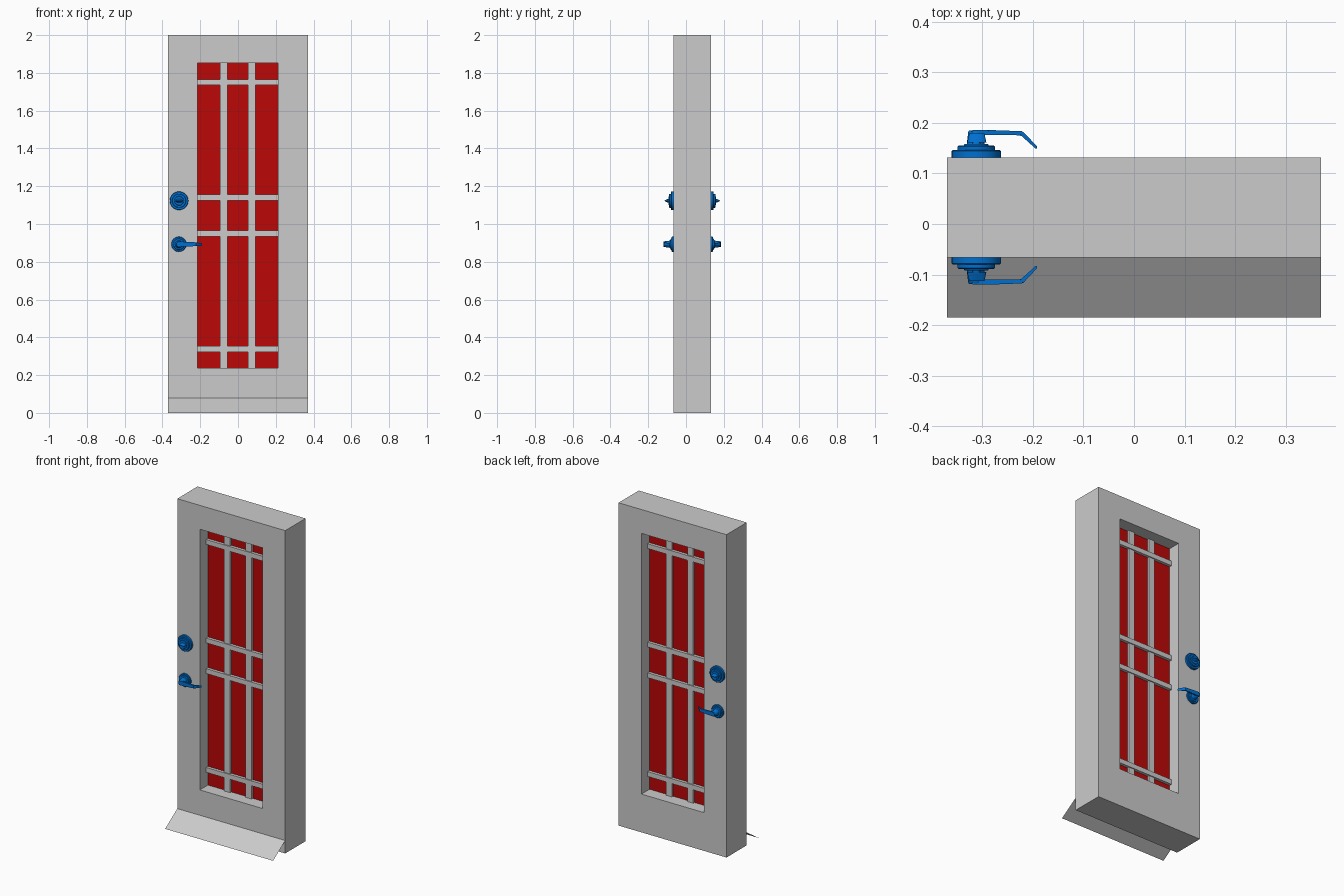
import bpy, bmesh, math
from mathutils import Matrix, Vector

if "Cube" in bpy.data.objects:
    bpy.data.objects.remove(bpy.data.objects["Cube"])

YF, YB = -0.066, 0.132          # door front and back faces
YM = (YF + YB) / 2              # mid plane of the door
HX, HZ = -0.313, 0.893          # handle centre
LZ = 1.123                      # lock centre height


def material(name, col):
    m = bpy.data.materials.new(name)
    m.diffuse_color = (*col, 1)
    m.use_nodes = True
    m.node_tree.nodes["Principled BSDF"].inputs["Base Color"].default_value = m.diffuse_color
    return m


blue = material("blue", (0.0, 0.16, 0.62))
red = material("red", (0.5, 0.002, 0.002))


def finish(name, bm, mat=None, smooth=False):
    bmesh.ops.recalc_face_normals(bm, faces=bm.faces)
    me = bpy.data.meshes.new(name)
    bm.to_mesh(me)
    bm.free()
    ob = bpy.data.objects.new(name, me)
    bpy.context.collection.objects.link(ob)
    if mat:
        me.materials.append(mat)
    if smooth:
        bpy.ops.object.select_all(action='DESELECT')
        ob.select_set(True)
        bpy.context.view_layer.objects.active = ob
        bpy.ops.object.shade_smooth_by_angle(angle=math.radians(35))
    return ob


def box(name, x0, x1, y0, y1, z0, z1, mat=None):
    bm = bmesh.new()
    m = (Matrix.Translation(((x0 + x1) / 2, (y0 + y1) / 2, (z0 + z1) / 2))
         @ Matrix.Diagonal((x1 - x0, y1 - y0, z1 - z0, 1)))
    bmesh.ops.create_cube(bm, size=1, matrix=m)
    return finish(name, bm, mat)


def lathe(name, profile, x, z, side, n=32):
    """Turn (radius, height above door face) around the y axis."""
    bm = bmesh.new()
    rings = []
    for r, h in profile:
        y = YM + side * (YB - YM + h)
        rings.append([bm.verts.new((x + r * math.cos(a), y, z + r * math.sin(a)))
                      for a in (2 * math.pi * i / n for i in range(n))])
    for a, b in zip(rings, rings[1:]):
        for i in range(n):
            j = (i + 1) % n
            bm.faces.new((a[i], a[j], b[j], b[i]))
    bm.faces.new(rings[0])
    bm.faces.new(rings[-1])
    return finish(name, bm, blue, True)


def sweep(name, sections, side):
    """Rectangular sections: (x, z, centre height, half x, half height, half z)."""
    bm = bmesh.new()
    rings = []
    for x, z, h, dx, dh, dz in sections:
        ring = []
        for s, t in ((-1, -1), (1, -1), (1, 1), (-1, 1)):
            y = YM + side * (YB - YM + h + s * dh)
            ring.append(bm.verts.new((x + s * dx, y, z + t * dz)))
        rings.append(ring)
    for a, b in zip(rings, rings[1:]):
        for i in range(4):
            j = (i + 1) % 4
            bm.faces.new((a[i], a[j], b[j], b[i]))
    bm.faces.new(rings[0])
    bm.faces.new(rings[-1])
    bmesh.ops.bevel(bm, geom=bm.edges[:], offset=0.0015, segments=2,
                    affect='EDGES', clamp_overlap=True)
    return finish(name, bm, blue, True)


# door leaf with window opening
bm = bmesh.new()
outer = [(-0.37, 0), (0.37, 0), (0.37, 2), (-0.37, 2)]
inner = [(-0.215, 0.237), (0.213, 0.237), (0.213, 1.852), (-0.215, 1.852)]
loops = [[bm.verts.new((x, y, z)) for x, z in pts]
         for pts, y in ((outer, YF), (outer, YB), (inner, YB), (inner, YF))]
for k in range(4):
    a, b = loops[k], loops[(k + 1) % 4]
    for i in range(4):
        j = (i + 1) % 4
        bm.faces.new((a[i], a[j], b[j], b[i]))
finish("door_leaf", bm)

# glass pane
box("glass_pane", -0.215, 0.213, YM - 0.02, YM + 0.02, 0.237, 1.852, red)

# window bars
for i, x in enumerate((-0.075, 0.072)):
    box(f"vertical_bar_{i}", x - 0.02, x + 0.02, YM - 0.032, YM + 0.032, 0.237, 1.852)
for i, z in enumerate((0.338, 0.95, 1.14, 1.75)):
    box(f"horizontal_bar_{i}", -0.215, 0.213, YM - 0.038, YM + 0.038, z - 0.015, z + 0.015)

# sloping weather flap
bm = bmesh.new()
bm.faces.new([bm.verts.new(p) for p in ((-0.37, -0.185, 0), (0.37, -0.185, 0),
                                        (0.37, YF, 0.08), (-0.37, YF, 0.08))])
finish("weather_flap", bm)

# lock and lever on both faces
for side, tag in ((-1, "front"), (1, "back")):
    lathe(f"lock_rose_{tag}", [(0.049, 0), (0.049, 0.012), (0.047, 0.014), (0.037, 0.014),
                               (0.037, 0.021), (0.035, 0.023), (0.025, 0.023), (0.023, 0.026),
                               (0.009, 0.026), (0.007, 0.034)], HX + 0.001, LZ, side)
    # thumb turn: wide wedge narrowing outward
    bm = bmesh.new()
    rows = [[bm.verts.new((HX + 0.002 + w * math.cos(t), YM + side * (YB - YM + h),
                           LZ + d * math.sin(t)))
             for t in (2 * math.pi * i / 20 for i in range(20))]
            for w, d, h in ((0.019, 0.010, 0.029), (0.018, 0.008, 0.034), (0.015, 0.0015, 0.047))]
    for a, b in zip(rows, rows[1:]):
        for i in range(20):
            bm.faces.new((a[i], a[(i + 1) % 20], b[(i + 1) % 20], b[i]))
    bm.faces.new(rows[0])
    bm.faces.new(rows[-1])
    finish(f"thumb_turn_{tag}", bm, blue, True)

    lathe(f"handle_rose_{tag}", [(0.040, 0), (0.040, 0.008), (0.037, 0.011), (0.030, 0.011),
                                 (0.028, 0.016), (0.020, 0.018), (0.018, 0.024),
                                 (0.015, 0.05), (0.013, 0.053)], HX, HZ, side)
    sweep(f"lever_{tag}", [(HX - 0.008, HZ, 0.049, 0, 0.005, 0.014),
                           (HX + 0.025, HZ, 0.049, 0, 0.005, 0.013),
                           (-0.222, HZ, 0.0475, 0.002, 0.004, 0.010),
                           (-0.192, HZ - 0.002, 0.018, 0.0015, 0.002, 0.006)], side)
